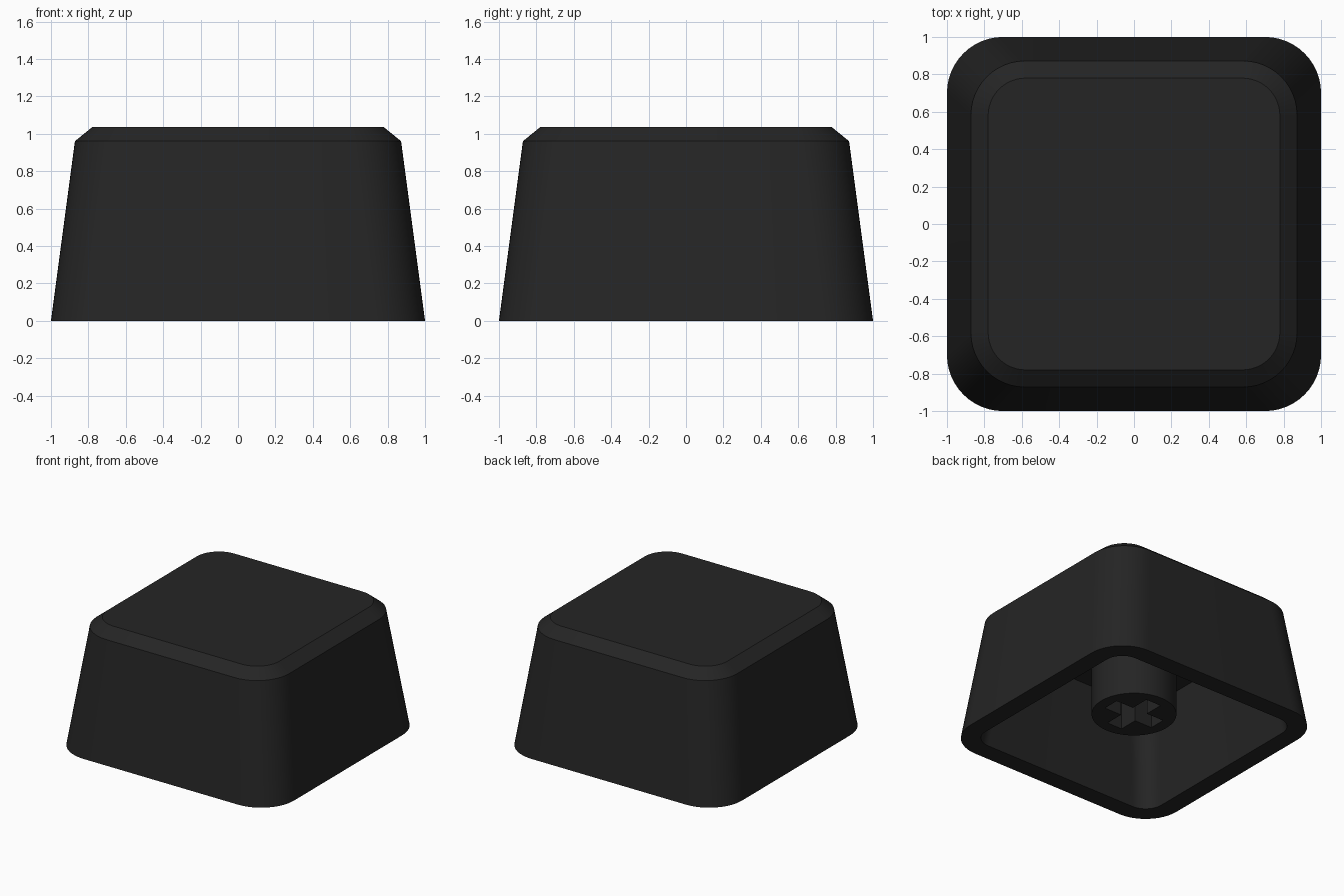
import bpy, bmesh, math

if "Cube" in bpy.data.objects:
    bpy.data.objects.remove(bpy.data.objects["Cube"])

plastic = bpy.data.materials.new("black_plastic")
plastic.diffuse_color = (0.018, 0.018, 0.018, 1)
plastic.use_nodes = True
plastic.node_tree.nodes["Principled BSDF"].inputs["Base Color"].default_value = plastic.diffuse_color


def rounded_square(half, radius, steps=12):
    """Outline of a square with round corners."""
    pts = []
    c = half - radius
    for k, (sx, sy) in enumerate([(1, 1), (-1, 1), (-1, -1), (1, -1)]):
        for i in range(steps + 1):
            a = math.pi / 2 * (k + i / steps)
            pts.append((sx * c + radius * math.cos(a), sy * c + radius * math.sin(a)))
    return pts


def circle(radius, sides=64):
    return [(radius * math.cos(2 * math.pi * i / sides),
             radius * math.sin(2 * math.pi * i / sides)) for i in range(sides)]


def add_ring(bm, pts, z):
    return [bm.verts.new((x, y, z)) for x, y in pts]


def bridge(bm, a, b):
    n = len(a)
    for i in range(n):
        j = (i + 1) % n
        bm.faces.new((a[i], a[j], b[j], b[i]))


def finish(bm, name):
    bmesh.ops.recalc_face_normals(bm, faces=bm.faces[:])
    me = bpy.data.meshes.new(name)
    bm.to_mesh(me)
    bm.free()
    me.materials.append(plastic)
    ob = bpy.data.objects.new(name, me)
    bpy.context.collection.objects.link(ob)
    bpy.ops.object.select_all(action='DESELECT')
    ob.select_set(True)
    bpy.context.view_layer.objects.active = ob
    bpy.ops.object.shade_smooth_by_angle(angle=math.radians(30))
    return ob


# Hollow cap: ceiling, inner wall, rim, tapered outer wall, chamfer, top
bm = bmesh.new()
levels = [(0.74, 0.15, 0.80), (0.85, 0.15, 0.0), (1.0, 0.30, 0.0),
          (0.872, 0.29, 0.96), (0.78, 0.20, 1.035)]
rings = [add_ring(bm, rounded_square(h, r), z) for h, r, z in levels]
for a, b in zip(rings, rings[1:]):
    bridge(bm, a, b)
bm.faces.new(rings[0])
bm.faces.new(rings[-1])
finish(bm, "key_cap_shell")

# Round stem under the ceiling with a cross-shaped socket
Z_LOW, Z_SOCKET, Z_HIGH = 0.155, 0.60, 0.80
L, W = 0.225, 0.068
cross = [(L, -W), (L, W), (W, W), (W, L), (-W, L), (-W, W),
         (-L, W), (-L, -W), (-W, -W), (-W, -L), (W, -L), (W, -W)]
bm = bmesh.new()
outer_low = add_ring(bm, circle(0.315), Z_LOW)
outer_high = add_ring(bm, circle(0.315), Z_HIGH)
cross_low = add_ring(bm, cross, Z_LOW)
cross_high = add_ring(bm, cross, Z_SOCKET)
bridge(bm, outer_low, outer_high)
bridge(bm, cross_low, cross_high)
bm.faces.new(outer_high)
bm.faces.new(cross_high)
low = set(outer_low + cross_low)
end_edges = [e for e in bm.edges if e.verts[0] in low and e.verts[1] in low]
bmesh.ops.triangle_fill(bm, edges=end_edges, use_beauty=True, normal=(0, 0, -1))
finish(bm, "stem_socket")
